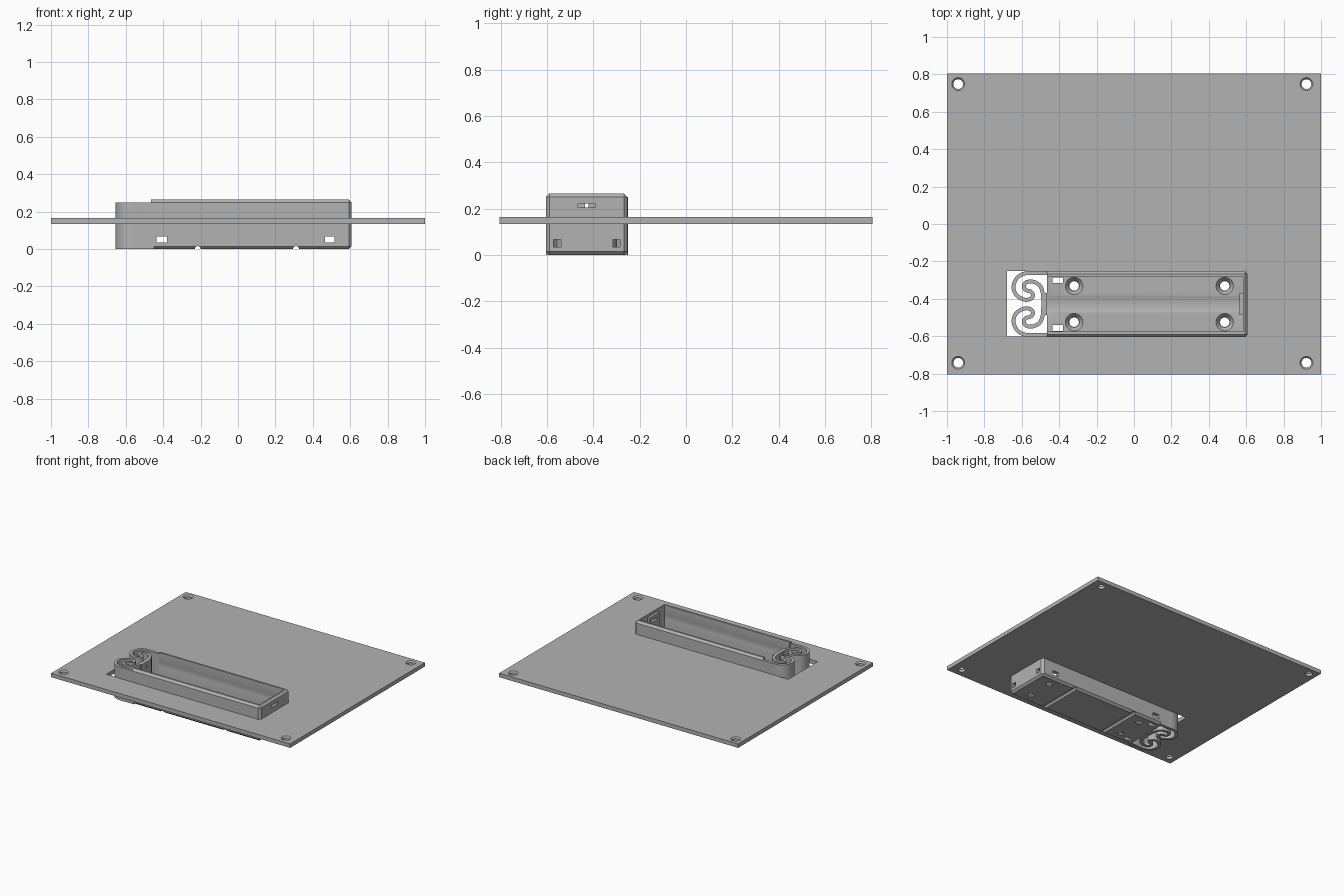
import bpy, bmesh, math
from mathutils import Vector

if "Cube" in bpy.data.objects:
    bpy.data.objects.remove(bpy.data.objects["Cube"])

YC = -0.428          # centre line of the holder

grey = bpy.data.materials.new("plain grey")
grey.diffuse_color = (0.45, 0.45, 0.45, 1)
grey.use_nodes = True
grey.node_tree.nodes["Principled BSDF"].inputs["Base Color"].default_value = grey.diffuse_color


def finish(name, bm):
    bmesh.ops.recalc_face_normals(bm, faces=bm.faces)
    me = bpy.data.meshes.new(name)
    bm.to_mesh(me)
    bm.free()
    ob = bpy.data.objects.new(name, me)
    bpy.context.collection.objects.link(ob)
    me.materials.append(grey)
    return ob


def box(name, x0, x1, y0, y1, z0, z1, bevel=0):
    bm = bmesh.new()
    bmesh.ops.create_cube(bm, size=1)
    for v in bm.verts:
        v.co = Vector(((x0 + x1) / 2 + v.co.x * (x1 - x0),
                       (y0 + y1) / 2 + v.co.y * (y1 - y0),
                       (z0 + z1) / 2 + v.co.z * (z1 - z0)))
    if bevel:        # the open left end stays square
        edges = [e for e in bm.edges if max(v.co.x for v in e.verts) > x0 + 0.01]
        bmesh.ops.bevel(bm, geom=edges, offset=bevel, segments=1, affect='EDGES')
    return finish(name, bm)


def rod(p, q, r1, r2=None, n=32):
    p, q = Vector(p), Vector(q)
    bm = bmesh.new()
    bmesh.ops.create_cone(bm, cap_ends=True, segments=n, radius1=r1,
                          radius2=r1 if r2 is None else r2, depth=(q - p).length)
    rot = Vector((0, 0, 1)).rotation_difference(q - p).to_matrix()
    for v in bm.verts:
        v.co = rot @ v.co + (p + q) / 2
    return finish("cutter", bm)


def cut(ob, *cutters):
    for c in cutters:
        m = ob.modifiers.new("cut", 'BOOLEAN')
        m.object, m.operation, m.solver = c, 'DIFFERENCE', 'EXACT'
        dg = bpy.context.evaluated_depsgraph_get()
        me = bpy.data.meshes.new_from_object(ob.evaluated_get(dg))
        ob.modifiers.clear()
        ob.data = me
        bpy.data.objects.remove(c)


def hole(ob, x0, x1, y0, y1, z0, z1):
    cut(ob, box("cutter", x0, x1, y0, y1, z0, z1))


def smooth_path(pts, steps=6):
    p = [2 * pts[0] - pts[1]] + pts + [2 * pts[-1] - pts[-2]]
    out = []
    for i in range(1, len(p) - 2):
        a, b, c, d = p[i - 1:i + 3]
        for k in range(steps):
            t = k / steps
            out.append(0.5 * (2 * b + (c - a) * t + (2 * a - 5 * b + 4 * c - d) * t * t
                              + (3 * b - a - 3 * c + d) * t ** 3))
    return out + [pts[-1]]


def ribbon(name, pts, width, z0, z1):
    left, right = [], []
    for i, p in enumerate(pts):
        t = (pts[min(i + 1, len(pts) - 1)] - pts[max(i - 1, 0)]).normalized()
        n = Vector((-t.y, t.x)) * width / 2
        left.append(p + n)
        right.append(p - n)
    bm = bmesh.new()
    rows = [[bm.verts.new((v.x, v.y, z)) for v in side]
            for side, z in ((left, z0), (right, z0), (right, z1), (left, z1))]
    for i in range(len(pts) - 1):
        for k in range(4):
            a, b = rows[k], rows[(k + 1) % 4]
            bm.faces.new((a[i], a[i + 1], b[i + 1], b[i]))
    for i in (0, -1):
        bm.faces.new([r[i] for r in rows])
    return finish(name, bm)


# mounting plate with a window for the holder and four screw holes
plate = box("mounting_plate", -1, 1, -0.805, 0.805, 0.135, 0.165)
hole(plate, -0.68, 0.60, -0.602, -0.252, 0.1, 0.2)
for x in (-0.94, 0.922):
    for y in (-0.742, 0.748):
        cut(plate, rod((x, y, 0.1), (x, y, 0.2), 0.026),
            rod((x, y, 0.153), (x, y, 0.167), 0.025, 0.036))

# battery tray: chamfered box, open on top and at the spring end
tray = box("battery_tray", -0.465, 0.608, -0.605, -0.252, 0, 0.265, bevel=0.015)
hole(tray, -0.6, 0.582, YC - 0.147, YC + 0.147, 0.032, 0.4)
# shallow cradle along the floor
cut(tray, rod((-0.6, YC, 0.175), (0.58, YC, 0.175), 0.15, n=48))
# wire slots in the side walls, floor and end wall
for x0, x1 in ((-0.435, -0.38), (0.465, 0.515)):
    hole(tray, x0, x1, -0.7, -0.1, 0.035, 0.068)
for s in (-1, 1):
    y = YC + s * 0.128
    hole(tray, -0.435, -0.38, y - 0.015, y + 0.015, -0.1, 0.05)
    hole(tray, 0.5, 0.7, y - 0.016, y + 0.016, 0.035, 0.068)
hole(tray, 0.5, 0.7, YC - 0.038, YC + 0.038, 0.206, 0.223)
# countersunk floor screws
for x in (-0.32, 0.485):
    for s in (-1, 1):
        y = YC + s * 0.097
        cut(tray, rod((x, y, -0.1), (x, y, 0.1), 0.025),
            rod((x, y, 0.008), (x, y, 0.034), 0.028, 0.048))
# round wire grooves under the floor
for x in (-0.215, 0.31):
    cut(tray, rod((x, -0.7, 0), (x, -0.1, 0), 0.016, n=16))
cut(tray, rod((-0.7, YC, 0), (0.7, YC, 0), 0.012, n=16))

# fixed contact pad on the end wall
pad = box("end_contact_pad", 0.564, 0.59, YC - 0.058, YC + 0.058, 0.03, 0.25)
hole(pad, 0.5, 0.7, YC - 0.038, YC + 0.038, 0.206, 0.223)

# pair of curled flexing springs, mirrored about the holder's centre line
curl = [(-0.45, 0.165), (-0.51, 0.165), (-0.575, 0.165), (-0.622, 0.143), (-0.644, 0.095),
        (-0.63, 0.05), (-0.587, 0.024), (-0.552, 0.028), (-0.54, 0.048), (-0.553, 0.067),
        (-0.58, 0.076), (-0.589, 0.098), (-0.572, 0.118), (-0.535, 0.118),
        (-0.503, 0.098), (-0.488, 0.06), (-0.486, 0.02)]
for s, name in ((1, "back_spring"), (-1, "front_spring")):
    pts = smooth_path([Vector((x, YC + s * y)) for x, y in curl])
    ribbon(name, pts, 0.021, 0, 0.25)

# moving contact pad between the springs, with wire groove and slit
contact = box("spring_contact_pad", -0.494, -0.466, YC - 0.058, YC + 0.058, 0, 0.25)
cut(contact, rod((-0.7, YC, 0), (0.7, YC, 0), 0.012, n=16))
hole(contact, -0.6, -0.3, YC - 0.008, YC + 0.008, 0.206, 0.223)

# smooth shading on round surfaces only
for ob in list(bpy.context.collection.objects):
    bpy.ops.object.select_all(action='DESELECT')
    ob.select_set(True)
    bpy.context.view_layer.objects.active = ob
    bpy.ops.object.shade_smooth_by_angle(angle=math.radians(30))
